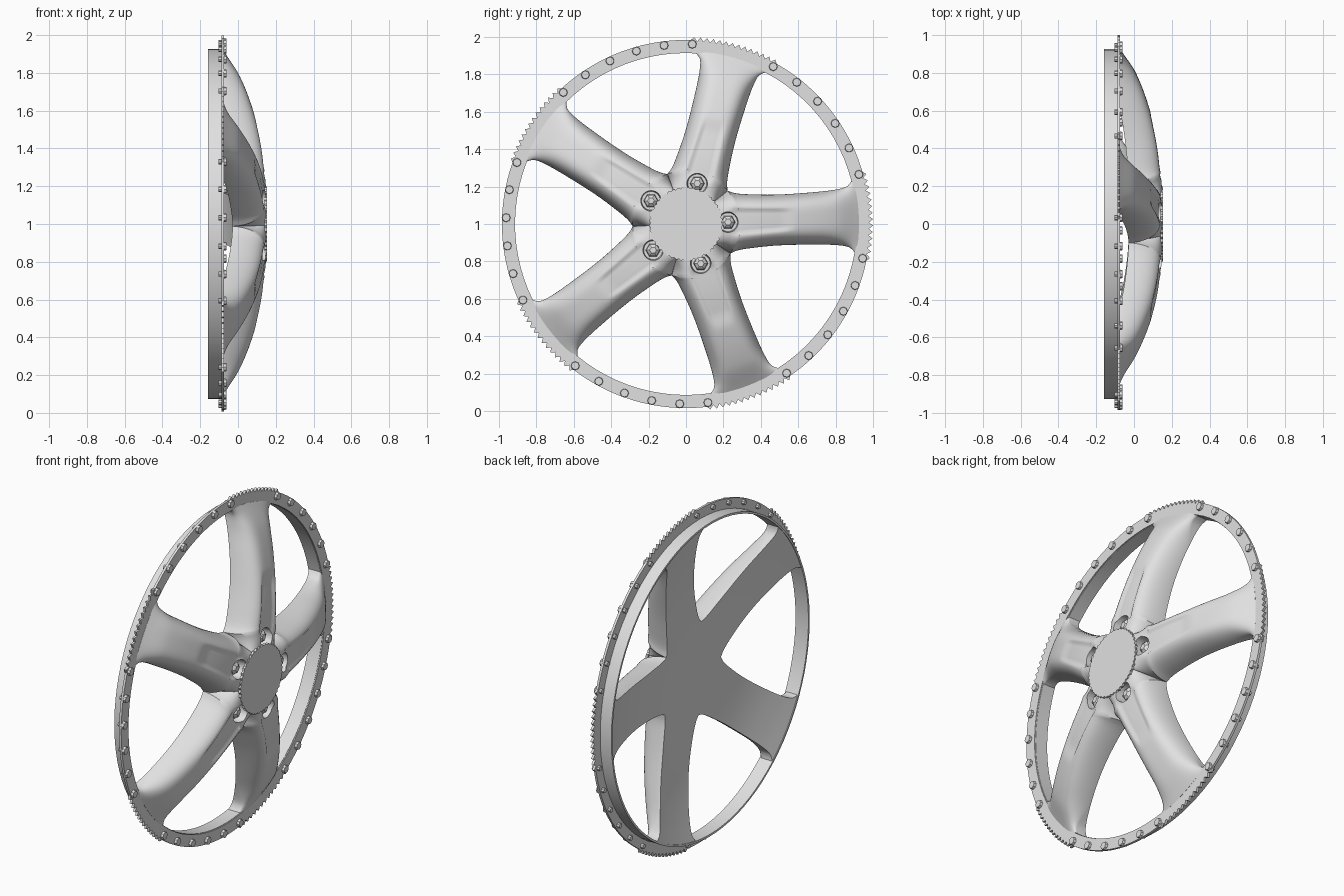
import bpy, bmesh, math
from mathutils import Matrix, Vector

cube = bpy.data.objects.get("Cube")
if cube:
    bpy.data.objects.remove(cube)

metal = bpy.data.materials.new("light_grey_metal")
metal.use_nodes = True
GREY = (0.75, 0.75, 0.75, 1)
metal.diffuse_color = GREY
metal.node_tree.nodes["Principled BSDF"].inputs["Base Color"].default_value = GREY

SECTOR = math.radians(72)
START = math.radians(2.5)
TIP = 0.285      # inner end of each window
EDGE = 0.925     # outer end of each spoke


def place(r, a, x):
    """Point on the wheel, whose axle runs along x."""
    return Vector((x, r * math.cos(a), 1 + r * math.sin(a)))


def smooth(lo, hi, v):
    k = max(0, min(1, (v - lo) / (hi - lo)))
    return k * k * (3 - 2 * k)


def curve(points):
    """Smooth function through a few (position, value) points."""
    def slope(i):
        a, b = points[max(i - 1, 0)], points[min(i + 1, len(points) - 1)]
        return (b[1] - a[1]) / (b[0] - a[0])

    def value(v):
        i = 0
        while i < len(points) - 2 and v > points[i + 1][0]:
            i += 1
        (x0, y0), (x1, y1) = points[i], points[i + 1]
        h = x1 - x0
        t = max(0, min(1, (v - x0) / h))
        s = t * t * (3 - 2 * t)
        return (y0 + (y1 - y0) * s + h * t * (1 - t) ** 2 * slope(i)
                - h * t * t * (1 - t) * slope(i + 1))
    return value


def finish(name, bm, angle=35):
    bmesh.ops.remove_doubles(bm, verts=bm.verts, dist=0.0002)
    bmesh.ops.recalc_face_normals(bm, faces=bm.faces)
    mesh = bpy.data.meshes.new(name)
    bm.to_mesh(mesh)
    bm.free()
    obj = bpy.data.objects.new(name, mesh)
    bpy.context.collection.objects.link(obj)
    mesh.materials.append(metal)
    shade(obj, angle)
    return obj


def shade(obj, angle):
    bpy.ops.object.select_all(action='DESELECT')
    obj.select_set(True)
    bpy.context.view_layer.objects.active = obj
    bpy.ops.object.shade_smooth_by_angle(angle=math.radians(angle))


def ring(name, n, outer, inner, x0, x1):
    """Flat ring whose outer radius follows a function of the step."""
    bm = bmesh.new()
    loops = []
    for i in range(n):
        a = START + math.tau * i / n
        ro = outer(i)
        loops.append([bm.verts.new(place(r, a, x)) for r, x in
                      ((inner, x0), (ro, x0), (ro, x1), (inner, x1))])
    for i in range(n):
        p, q = loops[i], loops[(i + 1) % n]
        for k in range(4):
            m = (k + 1) % 4
            if inner or k != 3:
                bm.faces.new((p[k], p[m], q[m], q[k]))
    return finish(name, bm)


def studs(name, spots, sides, pieces):
    """Small turned parts, each a stack of (x0, x1, radius0, radius1)."""
    bm = bmesh.new()
    for r, a in spots:
        for x0, x1, r0, r1 in pieces:
            turn = Matrix.Translation(place(r, a, (x0 + x1) / 2)) @ Matrix.Rotation(math.pi / 2, 4, 'Y')
            bmesh.ops.create_cone(bm, cap_ends=True, segments=sides, radius1=r0,
                                  radius2=r1, depth=x1 - x0, matrix=turn)
    return finish(name, bm)


# Spoked face: domed front, dished back, rounded spoke edges
front = curve([(0, .148), (.2, .148), (.4, .13), (.6, .085), (.8, .01), (EDGE, -.073)])
back = curve([(0, -.02), (.3, -.03), (.5, -.052), (.65, -.08), (.8, -.12), (EDGE, -.16)])
width = curve([(TIP, .1675), (.305, .155), (.35, .146), (.5, .136), (.7, .14),
               (.83, .15), (.89, .167), (EDGE, .205)])
radii = ([TIP * i / 14 for i in range(14)] + [TIP + .045 * i / 6 for i in range(6)]
         + [.33 + (EDGE - .33) * i / 32 for i in range(33)])
NT = 36

bm = bmesh.new()
for s in range(5):
    mid = START + s * SECTOR
    top, low = [], []
    for r in radii:
        half = SECTOR / 2 if r <= TIP else math.asin(width(r) / r)
        f, b = front(r), back(r)
        floor = b if r < .7 else max(b, b + (-.085 - b) * smooth(.7, .88, r))
        fall = smooth(.17, TIP, r) * (f - floor)
        rows = [], []
        for j in range(NT + 1):
            t = math.sin(math.pi * (j / NT - .5))
            a = half * t
            x = f - fall * (1 - max(0, 1 - abs(t) ** 4) ** .6)
            # shallow channel along the middle of the spoke
            side = abs(r * math.sin(a))
            wide = .078 - .05 * max(0, r - .25)
            x -= (.014 * smooth(.24, .27, r) * (1 - smooth(.5, .6, r))
                  * (1 - smooth(wide - .022, wide, side)))
            rows[0].append(bm.verts.new(place(r, mid + a, x)))
            rows[1].append(bm.verts.new(place(r, mid + a, b)))
        top.append(rows[0])
        low.append(rows[1])
    for i in range(len(radii) - 1):
        for j in range(NT):
            for g in (top, low):
                bm.faces.new((g[i][j], g[i + 1][j], g[i + 1][j + 1], g[i][j + 1]))
        if radii[i] >= TIP - .001:
            for j in (0, NT):
                bm.faces.new((top[i][j], top[i + 1][j], low[i + 1][j], low[i][j]))
    for j in range(NT):
        bm.faces.new((top[-1][j], top[-1][j + 1], low[-1][j + 1], low[-1][j]))
face = finish("spoked_face", bm, 40)

# Lug pockets cut into the face
lugs = [(.225, START + s * SECTOR) for s in range(5)]
cutter = studs("lug_pocket_cutter", lugs, 24, [(.085, .2, .05, .06)])
cutter.hide_render = True
cut = face.modifiers.new("lug_pockets", 'BOOLEAN')
cut.operation = 'DIFFERENCE'
cut.solver = 'EXACT'
cut.object = cutter
bpy.context.view_layer.objects.active = face
bpy.ops.object.modifier_apply(modifier=cut.name)
bpy.data.objects.remove(cutter)
shade(face, 40)

studs("lug_bolts", lugs, 6, [(.08, .115, .04, .036), (.115, .128, .036, .018)])

# Centre cap with a finely toothed edge
ring("centre_cap", 90, lambda i: .19 + .008 * (i % 2), 0, .14, .154)

# Barrel behind the flange
ring("rim_barrel", 90, lambda i: .926, .914, -.16, -.08)


# Flange, toothed where the spokes meet it
def flange_radius(i):
    degrees = (i + 36) % 72 - 36
    return (.978 + .022 * (i % 2)) if abs(degrees) < 14 else .984


ring("rim_flange", 360, flange_radius, .916, -.088, -.074)

# Flange bolts, six along each window
spots = [(.962, START + math.radians(72 * s + 36 + 9 * (k - 2.5)))
         for s in range(5) for k in range(6)]
studs("flange_bolts", spots, 8, [(-.104, -.076, .014, .014), (-.078, -.06, .024, .021)])
